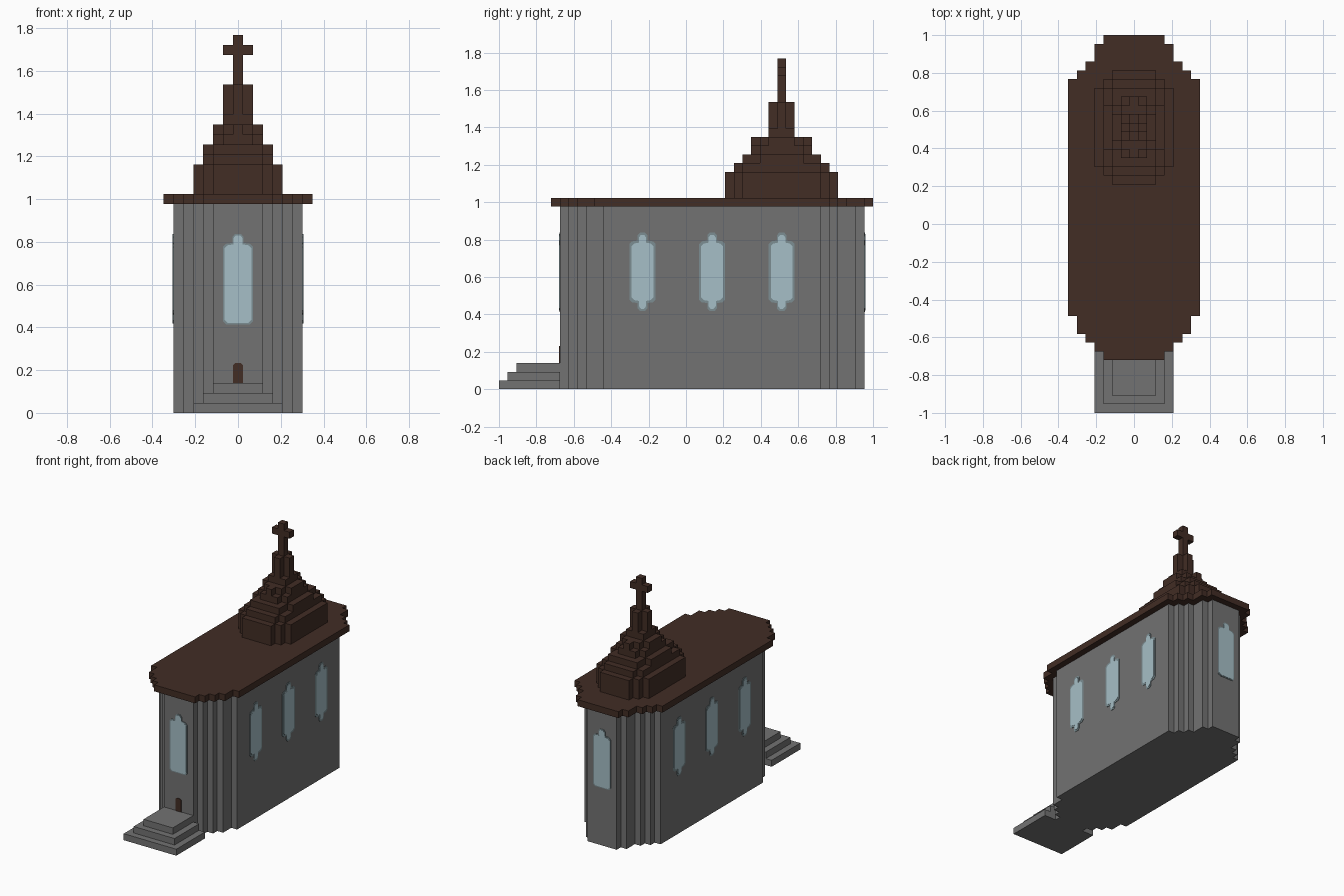
import bpy
import bmesh
from mathutils import Matrix, Vector

if "Cube" in bpy.data.objects:
    bpy.data.objects.remove(bpy.data.objects["Cube"], do_unlink=True)

V = 2 / 43          # block size
Y0 = -1.0           # front edge of the block grid
SPIRE_Y = 32.5      # block row of the spire axis


def material(name, rgb):
    m = bpy.data.materials.new(name)
    m.use_nodes = True
    m.diffuse_color = (*rgb, 1)
    bsdf = m.node_tree.nodes["Principled BSDF"]
    bsdf.inputs["Base Color"].default_value = (*rgb, 1)
    bsdf.inputs["Roughness"].default_value = 0.9
    return m


STONE = material("grey stone", (0.17, 0.17, 0.17))
WOOD = material("dark brown wood", (0.054, 0.026, 0.018))
GLASS = material("pale blue glass", (0.38, 0.52, 0.57))
FRAME = material("blue grey frame", (0.20, 0.27, 0.29))


def extrude_outline(name, points, vector, mat):
    """Solid made by sweeping a flat outline along a vector."""
    bm = bmesh.new()
    face = bm.faces.new([bm.verts.new(p) for p in points])
    new = bmesh.ops.extrude_face_region(bm, geom=[face])["geom"]
    bmesh.ops.translate(bm, vec=vector,
                        verts=[g for g in new if isinstance(g, bmesh.types.BMVert)])
    bmesh.ops.recalc_face_normals(bm, faces=bm.faces)
    mesh = bpy.data.meshes.new(name)
    bm.to_mesh(mesh)
    bm.free()
    mesh.materials.append(mat)
    ob = bpy.data.objects.new(name, mesh)
    bpy.context.collection.objects.link(ob)
    return ob


def prism(name, edges, widths, z0, z1, mat):
    """Stepped plan: half width widths[i] between rows edges[i] and edges[i + 1]."""
    right = []
    for a, b, w in zip(edges, edges[1:], widths):
        right += [(w, a), (w, b)]
    outline = right + [(-x, y) for x, y in reversed(right)]
    points = [(x * V, Y0 + y * V, z0 * V) for x, y in outline]
    return extrude_outline(name, points, Vector((0, 0, (z1 - z0) * V)), mat)


def spire_tier(name, rects, z0, z1):
    """Tier whose plan joins centred rectangles (half x, half y), widest first."""
    depths = [d for _, d in rects]
    widths = [w for w, _ in rects]
    edges = [SPIRE_Y - d for d in reversed(depths)] + [SPIRE_Y + d for d in depths]
    prism(name, edges, widths[:0:-1] + widths, z0, z1, WOOD)


# Walls and flat roof slab
prism("walls", [7, 8, 9, 10, 12, 37, 38, 39, 41, 42],
      [2.5, 3.5, 4.5, 5.5, 6.5, 5.5, 4.5, 3.5, 2.5], 0, 21, STONE)
prism("roof", [6, 7, 8, 9, 11, 38, 39, 40, 42, 43],
      [3.5, 4.5, 5.5, 6.5, 7.5, 6.5, 5.5, 4.5, 3.5], 21, 22, WOOD)

# Entrance steps
for i in range(3):
    prism(f"entrance_step_{i + 1}", [i, 7], [4.5 - i], i, i + 1, STONE)

# Stepped spire
TIERS = [
    ([(4.5, 4.5), (3.5, 5.5), (2.5, 6.5)], 22, 25),
    ([(3.5, 4.5), (2.5, 5.5)], 25, 26),
    ([(3.5, 2.5), (2.5, 4.5)], 26, 27),
    ([(2.5, 2.5), (1.5, 3.5)], 27, 28),
    ([(2.5, 1.5), (1.5, 2.5), (0.5, 3.5)], 28, 29),
    ([(1.5, 1.5)], 29, 30),
    ([(1.5, 0.5), (0.5, 1.5)], 30, 33),
]
for i, (rects, z0, z1) in enumerate(TIERS):
    spire_tier(f"spire_tier_{i + 1}", rects, z0, z1)

# Cross
spire_tier("cross_post", [(0.5, 0.5)], 33, 38)
spire_tier("cross_arm", [(1.5, 0.5)], 36, 37)


def plate(name, half, origin, angle, depth, mat):
    """Thin mirrored plate; half is its right outline as (u, z) from the bottom up."""
    outline = half + [(-u, z) for u, z in reversed(half)]
    turn = Matrix.Rotation(angle, 3, "Z")
    base = Vector(origin)
    points = [base + turn @ Vector((u * V, 0, z * V)) for u, z in outline]
    extrude_outline(name, points, turn @ Vector((0, -depth, 0)), mat)


def window_outline(inset, pointed_foot):
    w, c = 1.5 - inset, 0.3
    top = [(w, 17 - inset - c), (w - c, 17 - inset), (0.55 - inset / 2, 17.1 - inset),
           (0.55 - inset / 2, 17.7 - inset), (0.3 - inset / 2, 18 - inset)]
    if pointed_foot:
        return [(u, 27 - z) for u, z in reversed(top)] + top
    return [(w - c, 8.9 + inset), (w, 8.9 + inset + c)] + top


def window(name, origin, angle, inset, pointed_foot):
    plate(name + "_frame", window_outline(0, pointed_foot), origin, angle, 0.003, FRAME)
    plate(name + "_pane", window_outline(inset, pointed_foot), origin, angle, 0.005, GLASS)


# Three windows along each side
QUARTER = 1.5707963
for side, sign in (("left", 1), ("right", -1)):
    for i in range(3):
        y = Y0 + (16.5 + 8 * i) * V
        window(f"{side}_window_{i + 1}", (sign * 6.5 * V, y, 0), sign * QUARTER, 0.25, True)

# End windows and door
window("front_window", (0, Y0 + 7 * V, 0), 0, 0.15, False)
window("back_window", (0, Y0 + 42 * V, 0), 2 * QUARTER, 0.15, False)
plate("door", [(0.5, 3), (0.5, 4.8), (0.3, 5)], (0, Y0 + 7 * V, 0), 0, 0.004, WOOD)
